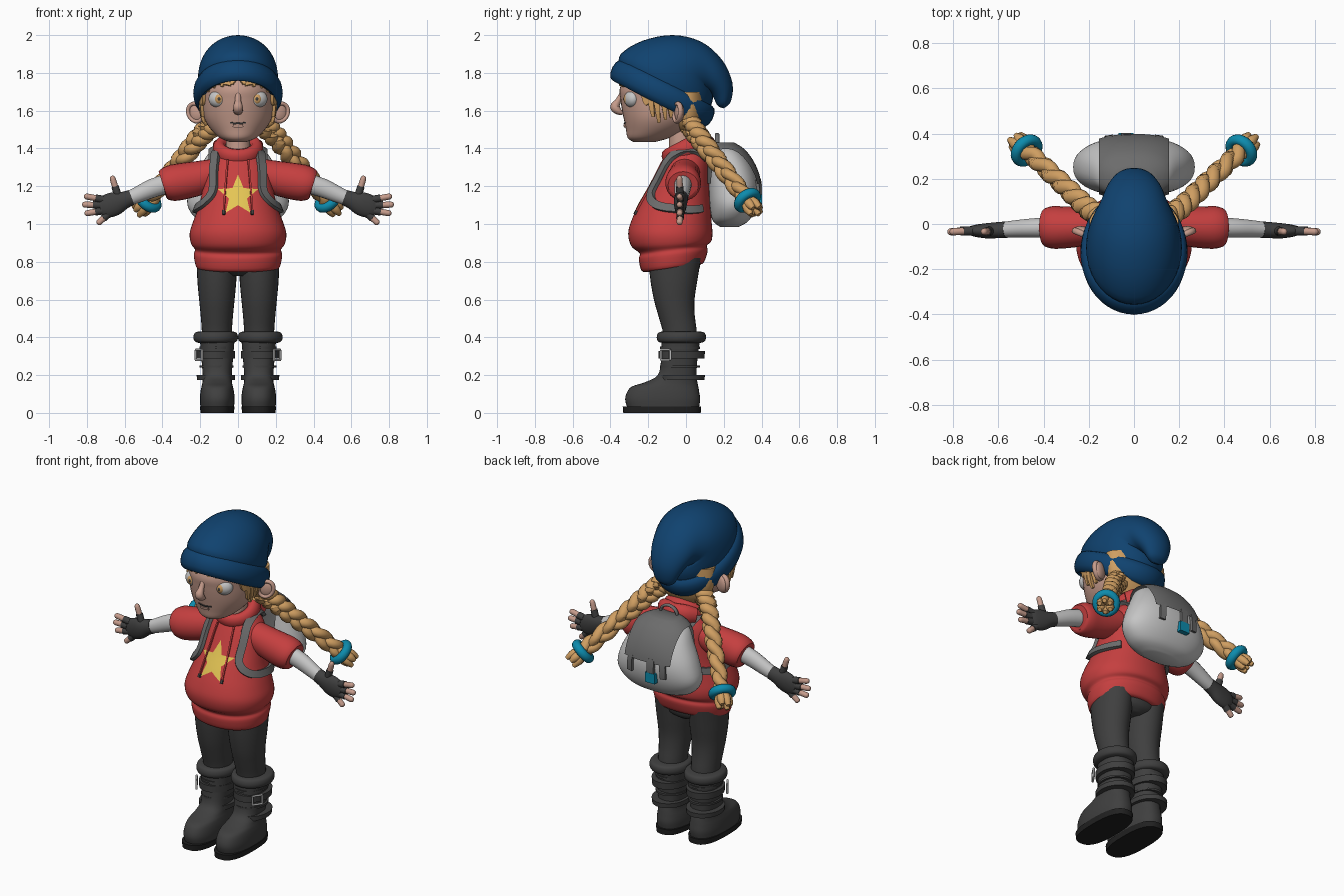
import bpy, bmesh, math
from mathutils import Vector as V
from mathutils.bvhtree import BVHTree

if "Cube" in bpy.data.objects:
    bpy.data.objects.remove(bpy.data.objects["Cube"])


def mat(name, r, g, b):
    m = bpy.data.materials.new(name)
    m.diffuse_color = (r, g, b, 1)
    m.use_nodes = True
    m.node_tree.nodes["Principled BSDF"].inputs["Base Color"].default_value = m.diffuse_color
    return m


BLUE = mat("navy_blue", .005, .055, .16)
SKIN = mat("skin", .56, .33, .26)
HAIR = mat("blond_hair", .62, .34, .12)
RED = mat("red", .56, .05, .05)
YELLOW = mat("yellow", .78, .56, .09)
LIGHT = mat("light_grey", .56, .56, .56)
GREY = mat("mid_grey", .15, .15, .15)
DARK = mat("charcoal", .05, .05, .05)
TEAL = mat("teal", .004, .26, .42)
BLACK = mat("sole_black", .015, .015, .015)


def finish(name, bm, m):
    bmesh.ops.recalc_face_normals(bm, faces=bm.faces)
    me = bpy.data.meshes.new(name)
    bm.to_mesh(me)
    bm.free()
    me.materials.append(m)
    me.shade_smooth()
    me.set_sharp_from_angle(angle=math.radians(48))
    o = bpy.data.objects.new(name, me)
    bpy.context.scene.collection.objects.link(o)
    return o


def skin(name, rings, m, closed=False):
    bm = bmesh.new()
    vs = [[bm.verts.new(p) for p in r] for r in rings]
    n, k = len(rings), len(rings[0])
    for i in range(n if closed else n - 1):
        a, b = vs[i], vs[(i + 1) % n]
        for j in range(k):
            bm.faces.new((a[j], a[(j + 1) % k], b[(j + 1) % k], b[j]))
    if not closed:
        bm.faces.new(vs[0])
        bm.faces.new(vs[-1])
    return finish(name, bm, m)


def spline(pts, n):
    """Catmull-Rom through tuples of any length."""
    if n == 1:
        return [tuple(p) for p in pts]
    out = []
    for i in range(len(pts) - 1):
        p0, p1, p2, p3 = pts[max(i - 1, 0)], pts[i], pts[i + 1], pts[min(i + 2, len(pts) - 1)]
        for k in range(n):
            t = k / n
            out.append(tuple(.5 * (2 * b + (c - a) * t + (2 * a - 5 * b + 4 * c - d) * t * t
                                   + (3 * b - a - 3 * c + d) * t ** 3) for a, b, c, d in zip(p0, p1, p2, p3)))
    return out + [tuple(pts[-1])]


def H(z, hw, yf, yb, tilt=0):
    return (hw, yf, z - tilt, yb, z + tilt)


def loft(name, secs, m, cx=0, e=2, n=4, segs=40):
    """Sections: half width, front y/z, back y/z; e = superellipse exponent."""
    rings = []
    for hw, yf, zf, yb, zb in spline(secs, n):
        c, d = V((cx, (yf + yb) / 2, (zf + zb) / 2)), V((0, (yf - yb) / 2, (zf - zb) / 2))
        r = []
        for j in range(segs):
            a = 2 * math.pi * j / segs
            co, si = math.cos(a), math.sin(a)
            co, si = (math.copysign(abs(q) ** (2 / e), q) for q in (co, si))
            r.append(c + d * co + V((hw * si, 0, 0)))
        rings.append(r)
    return skin(name, rings, m)


def frames(pts, up, closed=False):
    n = len(pts)
    for i, p in enumerate(pts):
        t = (pts[(i + 1) % n] - pts[i - 1]) if closed else (pts[min(i + 1, n - 1)] - pts[max(i - 1, 0)])
        t.normalize()
        u = (up - t * up.dot(t)).normalized()
        yield p, u, t.cross(u)


def sweep(name, path, m, up=V((0, 0, 1)), n=3, closed=False, segs=12):
    """Path of (x, y, z, radius along up, radius across)."""
    path = path if closed else spline(path, n)
    pts = [V(p[:3]) for p in path]
    rings = []
    for (c, u, b), q in zip(frames(pts, up, closed), path):
        rings.append([c + u * q[3] * math.cos(a) + b * q[4] * math.sin(a)
                      for a in (2 * math.pi * j / segs for j in range(segs))])
    return skin(name, rings, m, closed)


def hoop(name, c, u, v, ra, rb, m, n=40):
    c, u, v = V(c), V(u), V(v)
    pts = [c + u * math.cos(2 * math.pi * i / n) + v * math.sin(2 * math.pi * i / n) for i in range(n)]
    return sweep(name, [(*p, ra, rb) for p in pts], m, u.cross(v).normalized(), closed=True)


def ball(name, loc, scale, m, rz=0):
    bm = bmesh.new()
    bmesh.ops.create_uvsphere(bm, u_segments=24, v_segments=14, radius=1)
    o = finish(name, bm, m)
    o.location, o.scale, o.rotation_euler = loc, scale, (0, 0, rz)
    return o


def tree(o):
    return BVHTree.FromPolygons([v.co for v in o.data.vertices], [tuple(p.vertices) for p in o.data.polygons])


def ribbon(name, pts, w0, w1, surf, m, lift=.006, thick=.008):
    """Flat strip laid on a surface."""
    hits = [surf.find_nearest(V(p))[:2] for p in spline(pts, 6)]
    ps = [h[0] + h[1] * lift for h in hits]
    rings = []
    for i, p in enumerate(ps):
        t = ps[min(i + 1, len(ps) - 1)] - ps[max(i - 1, 0)]
        nn = hits[i][1]
        w = t.cross(nn).normalized() * (w0 + (w1 - w0) * i / (len(ps) - 1)) / 2
        q = nn * thick
        rings.append([p - w - q, p + w - q, p + w + q, p - w + q])
    return skin(name, rings, m)


# Hat: slouching crown and rolled brim
loft("hat_crown", [(.2, -.355, 1.83, .11, 1.57), (.212, -.345, 1.90, .14, 1.65), (.2, -.23, 1.97, .14, 1.70),
                   (.178, -.07, 2.0, .125, 1.70), (.145, .08, 1.965, .13, 1.69), (.12, .19, 1.87, .14, 1.68),
                   (.09, .245, 1.75, .15, 1.66), (.06, .238, 1.65, .165, 1.63), (.025, .2, 1.612, .18, 1.618)], BLUE)
hoop("hat_brim", (0, -.125, 1.692), (.203, 0, 0), (0, -.235, .122), .062, .034, BLUE, 48)

# Head, neck, face
head = loft("head", [H(1.433, .04, -.275, -.17), H(1.455, .095, -.308, -.09), H(1.5, .143, -.318, 0),
                     H(1.55, .175, -.328, .05), H(1.6, .188, -.338, .075), H(1.66, .192, -.347, .09),
                     H(1.72, .19, -.35, .09), H(1.8, .17, -.31, .05), H(1.84, .1, -.24, -.02)], SKIN)
face = tree(head)
loft("neck", [H(1.32, .07, -.09, .05), H(1.52, .06, -.09, .04)], SKIN, n=1, segs=24)
sweep("nose", [(0, -.34, 1.69, .012, .014), (0, -.36, 1.65, .016, .017), (0, -.376, 1.62, .026, .026),
               (0, -.355, 1.595, .018, .024), (0, -.33, 1.585, .006, .012)], SKIN, V((0, -1, 0)))
ribbon("mouth", [(-.045, -.33, 1.535), (0, -.34, 1.53), (.045, -.33, 1.535)], .007, .007, face, DARK, .001, .004)
ribbon("lower_lip", [(-.028, -.33, 1.52), (0, -.34, 1.516), (.028, -.33, 1.52)], .016, .016, face, SKIN, .002, .006)
loft("back_hair", [H(1.46, .09, 0, .06), H(1.52, .165, -.06, .09), H(1.6, .196, -.08, .105),
                   H(1.7, .198, -.09, .105)], HAIR)
for s in (1, -1):
    ball("eyeball", (s * .103, -.286, 1.662), (.054, .04, .046), LIGHT, s * .3)
    ball("iris", (s * .1, -.312, 1.662), (.025, .018, .028), HAIR)
    ball("pupil", (s * .1, -.319, 1.662), (.012, .0135, .014), DARK)
    ribbon("eyebrow", [(s * .035, -.34, 1.738), (s * .1, -.32, 1.748), (s * .165, -.25, 1.725)], .02, .012, face, HAIR)
    for x, z in ((.02, 1.74), (.07, 1.725), (.12, 1.72), (.165, 1.7)):
        ribbon("fringe_strand", [(s * x, -.36 + x * .5, 1.79), (s * (x + .012), -.36 + x * .5, z)], .045, .01, face, HAIR)
    for y, z in ((-.235, 1.63), (-.2, 1.56), (-.165, 1.52), (-.125, 1.54), (-.09, 1.55)):
        ribbon("side_strand", [(s * .22, y, 1.76), (s * .22, y + .008, 1.66), (s * .22, y + .02, z)], .052, .014, face, HAIR,
               .009)
    ball("ear", (s * .218, -.035, 1.59), (.046, .022, .052), SKIN, s * .35)
    hoop("ear_rim", (s * .224, -.045, 1.59), (s * .04, .016, .008), (0, 0, .047), .014, .011, SKIN, 24)

# Braids with bands and tufts
for s in (1, -1):
    ctrl = [(s * .13, .02, 1.53), (s * .21, .075, 1.45), (s * .33, .19, 1.30), (s * .475, .325, 1.125)]
    pts = [V(p) for p in spline(ctrl, 22)]
    fr = list(frames(pts, V((0, 0, 1))))
    for k in range(3):
        path = []
        for i, (c, u, b) in enumerate(fr):
            t = i / (len(fr) - 1)
            a = 2 * math.pi * (2.8 * t + k / 3)
            g = 1.1 - .25 * t
            path.append((*(c + u * .027 * g * math.sin(a) + b * .018 * g * math.sin(2 * a)), .031 * g, .034 * g))
        sweep("braid_strand", path, HAIR, n=1, segs=10)
    d = (pts[-1] - pts[-4]).normalized()
    u = d.orthogonal().normalized()
    w = d.cross(u)
    hoop("braid_band", pts[-1], u * .055, w * .055, .026, .024, TEAL, 24)
    for k in range(6):
        a = k * math.pi / 3
        o = u * math.cos(a) + w * math.sin(a)
        sweep("braid_tuft", [(*(pts[-1] + o * q + d * l), r, r) for q, l, r in
                             ((.012, 0, .022), (.028, .05, .026), (.034, .085 + .01 * (k % 2), .012))], HAIR, segs=8)

# Hoodie
hoodie = loft("hoodie", [H(.765, .2, -.2, .07, .02), H(.775, .222, -.235, .095, .022), H(.835, .234, -.25, .115, .022),
                         H(.865, .228, -.245, .11, .02), H(.895, .248, -.29, .133, .012), H(.95, .256, -.306, .14),
                         H(1.02, .235, -.288, .135), H(1.1, .205, -.25, .13), H(1.2, .185, -.192, .125),
                         H(1.3, .168, -.14, .12), H(1.36, .13, -.105, .11), H(1.41, .085, -.07, .08)], RED, e=2.15, segs=56)
chest = tree(hoodie)
hoop("hood_collar", (0, -.005, 1.395), (.098, 0, 0), (0, -.085, -.045), .05, .036, RED)
sweep("hood_back", [(-.11, .06, 1.40, .045, .035), (-.06, .1, 1.41, .06, .045), (0, .115, 1.405, .065, .045),
                    (.06, .1, 1.41, .06, .045), (.11, .06, 1.40, .045, .035)], RED)

# Star plate laid on the chest
bm = bmesh.new()
cv = bm.verts.new((0, -1, 1.15))
rim = [bm.verts.new((r * math.sin(i * math.pi / 5), -1, 1.15 + r * math.cos(i * math.pi / 5)))
       for i, r in enumerate([.112, .05] * 5)]
for i in range(10):
    bm.faces.new((cv, rim[i], rim[(i + 1) % 10]))
bmesh.ops.subdivide_edges(bm, edges=bm.edges[:], cuts=4, use_grid_fill=True)
for v in bm.verts:
    v.co.y = chest.ray_cast(v.co, V((0, 1, 0)))[0].y - .006
finish("star", bm, YELLOW)

# Backpack
pack_secs = [H(.985, .11, .18, .28), H(1.02, .21, .14, .335), H(1.1, .268, .125, .375), H(1.2, .248, .12, .385),
             H(1.3, .2, .12, .355), H(1.38, .15, .12, .30), H(1.42, .08, .15, .24)]
pack = tree(loft("backpack", pack_secs, LIGHT, e=2.3, segs=48))
flap = loft("backpack_flap", [(a + .012, b - .01, c + .012, d + .014, f + .012) for a, b, c, d, f in pack_secs], GREY,
            e=2.3, segs=48)
bm = bmesh.new()
bm.from_mesh(flap.data)
for co, no in (((.155, 0, 0), (1, 0, 0)), ((-.155, 0, 0), (-1, 0, 0)), ((0, 0, 1.215), (0, 0, -1))):
    bmesh.ops.bisect_plane(bm, geom=bm.verts[:] + bm.edges[:] + bm.faces[:], plane_co=co, plane_no=no, clear_outer=True)
bm.to_mesh(flap.data)
bm.free()
hoop("backpack_handle", (0, .165, 1.43), (.055, 0, 0), (0, 0, .045), .012, .008, GREY, 24)
ribbon("flap_tongue", [(-.035, .4, 1.24), (-.035, .4, 1.13)], .045, .045, pack, GREY, .01)
bm = bmesh.new()
bmesh.ops.create_cube(bm, size=1)
buckle = finish("backpack_clip", bm, TEAL)
buckle.location, buckle.scale = (-.035, .388, 1.125), (.065, .03, .06)

for s in (1, -1):
    ribbon("flap_strap", [(s * .11, .4, 1.24), (s * .115, .4, 1.13)], .035, .035, pack, GREY, .008)
    ribbon("shoulder_strap", [(s * .1, .13, 1.36), (s * .115, .02, 1.4), (s * .13, -.09, 1.36), (s * .145, -.16, 1.27),
                              (s * .15, -.2, 1.17), (s * .19, -.14, 1.09), (s * .23, 0, 1.08), (s * .2, .12, 1.09)],
           .05, .04, chest, GREY, .014, .01)
    ribbon("drawstring", [(s * .055, -.12, 1.34), (s * .068, -.2, 1.2), (s * .075, -.26, 1.07)], .009, .009, chest, RED,
           .006, .005)
    ribbon("drawstring_tip", [(s * .075, -.26, 1.07), (s * .075, -.27, 1.05)], .014, .014, chest, DARK, .006, .006)

    # Arms and hands
    sweep("short_sleeve", [(s * .1, -.005, 1.275, .075, .08), (s * .2, -.01, 1.245, .09, .085),
                           (s * .3, -.015, 1.225, .097, .092), (s * .36, -.015, 1.215, .094, .094),
                           (s * .397, -.015, 1.205, .076, .08), (s * .385, -.015, 1.208, .05, .05)], RED, segs=24)
    sweep("long_sleeve", [(s * .36, -.015, 1.218, .052, .047), (s * .45, -.018, 1.19, .05, .043),
                          (s * .53, -.022, 1.155, .043, .038), (s * .59, -.026, 1.13, .037, .033)], LIGHT, segs=18)
    sweep("glove_palm", [(s * .565, -.025, 1.14, .042, .037), (s * .6, -.027, 1.127, .046, .036),
                         (s * .65, -.03, 1.108, .062, .034), (s * .7, -.03, 1.092, .06, .027),
                         (s * .73, -.03, 1.085, .04, .018)], DARK, segs=18)
    for (bx, bz), (tx, tz) in (((.715, 1.13), (.815, 1.148)), ((.73, 1.1), (.825, 1.103)), ((.72, 1.07), (.812, 1.055)),
                               ((.69, 1.05), (.745, 1.0)), ((.63, 1.13), (.668, 1.255))):
        a, b = V((s * bx, -.03, bz)), V((s * tx, -.035, tz))
        f = .55 if tz > 1.2 else .4
        up = V((0, 1, 0))
        sweep("glove_finger", [(*a, .02, .02), (*a.lerp(b, f), .02, .02)], DARK, up, n=1)
        sweep("finger", [(*a.lerp(b, q), r, r) for q, r in ((f - .1, .016), (.8, .016), (.94, .013), (1, .005))], SKIN, up)

    # Legs and boots
    loft("legging", [H(.36, .078, -.11, .06), H(.44, .08, -.125, .056), H(.52, .086, -.148, .046),
                     H(.6, .094, -.17, .045), H(.7, .103, -.188, .06), H(.82, .108, -.2, .08)], DARK, s * .112, segs=28)
    loft("boot", [H(.025, .088, -.31, .068), H(.07, .092, -.322, .075), H(.11, .089, -.312, .07), H(.14, .083, -.285, .065),
                  H(.163, .078, -.215, .06), H(.2, .077, -.15, .056), H(.28, .083, -.132, .06), H(.39, .092, -.13, .075)],
         DARK, s * .11, e=2.4)
    loft("boot_sole", [H(0, .088, -.332, .078), H(.034, .092, -.335, .08)], BLACK, s * .11, e=2.6, n=1)
    loft("boot_cuff", [H(.37, .088, -.125, .075), H(.378, .11, -.148, .098), H(.4, .118, -.155, .106),
                       H(.424, .11, -.146, .098), H(.432, .085, -.12, .07)], DARK, s * .118)
    for z, h in ((.307, .02), (.187, .014)):
        loft("boot_strap", [H(z - h, .1, -.145, .098), H(z + h, .102, -.145, .1)], DARK, s * .117, n=1)
    for z in (.345, .245):
        loft("boot_seam", [H(z - .006, .09, -.138, .075), H(z + .006, .09, -.138, .075)], DARK, s * .113, n=1)
    c, t = V((s * .207, -.108, .307)), V((s * .55, .83, 0))
    for i in range(4):
        e = [t * .03, V((0, 0, .027))]
        a, b = ((e[0] + e[1], e[1] - e[0]), (e[1] - e[0], -e[0] - e[1]), (-e[0] - e[1], e[0] - e[1]),
                (e[0] - e[1], e[0] + e[1]))[i]
        sweep("boot_buckle", [(*(c + a), .006, .006), (*(c + b), .006, .006)], LIGHT, V((s * .83, -.55, .01)), n=1, segs=8)

# Hips joining the leggings inside the hoodie
loft("hips", [H(.725, .06, -.14, .03), H(.76, .17, -.19, .07), H(.84, .2, -.2, .08)], DARK)
